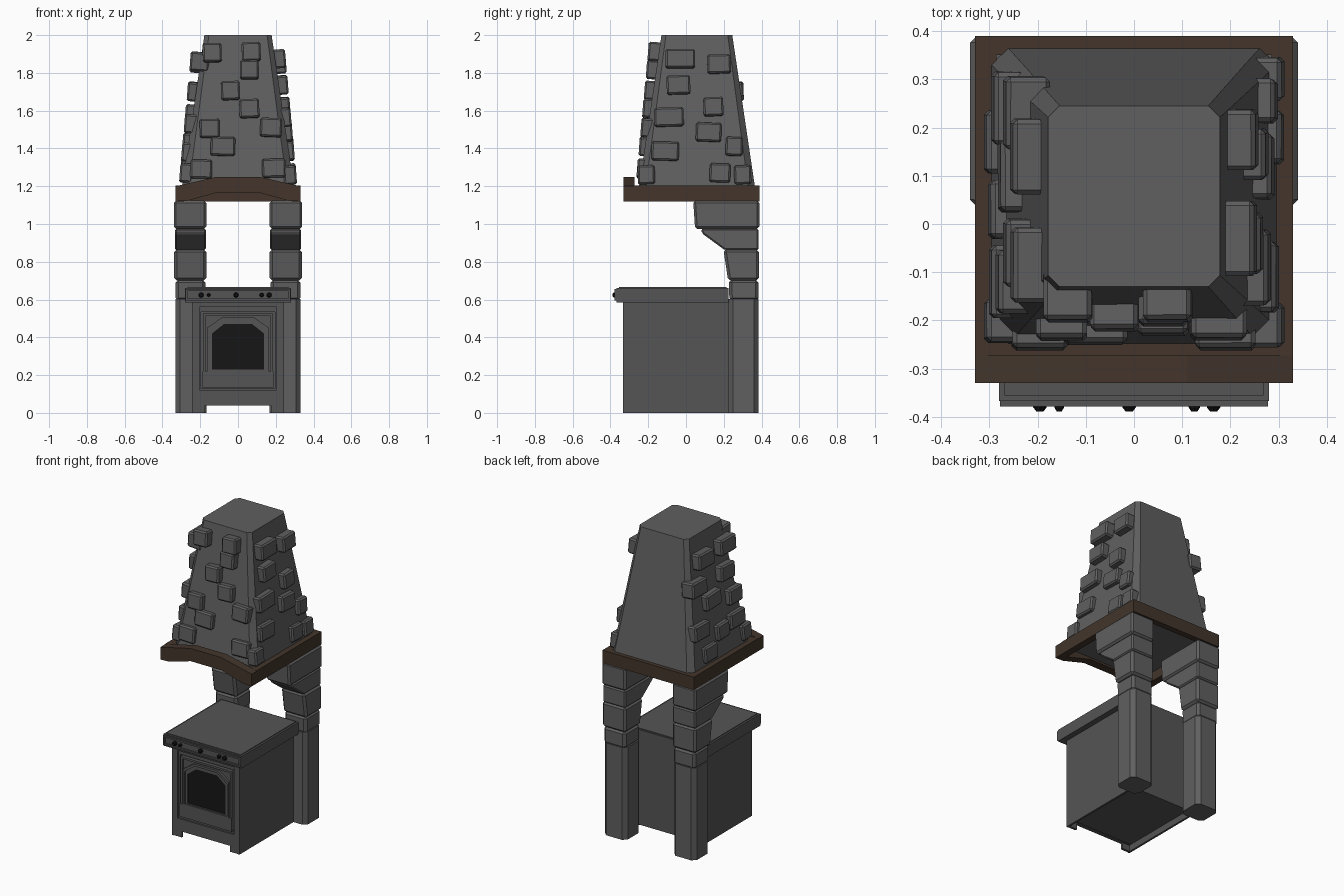
import bpy, bmesh, math, random
from mathutils import Matrix, Vector

if "Cube" in bpy.data.objects:
    bpy.data.objects.remove(bpy.data.objects["Cube"])

random.seed(4)


def material(name, rgb):
    m = bpy.data.materials.new(name)
    m.diffuse_color = (*rgb, 1)
    m.use_nodes = True
    m.node_tree.nodes["Principled BSDF"].inputs["Base Color"].default_value = m.diffuse_color
    return m


STONE = material("dark_grey", (0.115, 0.115, 0.115))
IRON = material("iron_grey", (0.09, 0.09, 0.09))
WOOD = material("dark_wood", (0.056, 0.036, 0.025))
GLASS = material("dark_glass", (0.008, 0.008, 0.008))


def finish(name, bm, mat=None, bevel=0):
    bmesh.ops.recalc_face_normals(bm, faces=bm.faces)
    if bevel:
        bmesh.ops.bevel(bm, geom=bm.edges[:], offset=bevel, segments=1, affect='EDGES')
    me = bpy.data.meshes.new(name)
    bm.to_mesh(me)
    bm.free()
    ob = bpy.data.objects.new(name, me)
    bpy.context.collection.objects.link(ob)
    me.materials.append(mat or STONE)
    return ob


def loft(name, rings, mat=None, bevel=0, closed=False):
    """Skin a list of point rings; cap the ends, or join last to first."""
    bm = bmesh.new()
    vs = [[bm.verts.new(p) for p in r] for r in rings]
    n = len(vs[0])
    pairs = list(zip(vs, vs[1:])) + ([(vs[-1], vs[0])] if closed else [])
    for a, b in pairs:
        for i in range(n):
            j = (i + 1) % n
            bm.faces.new((a[i], a[j], b[j], b[i]))
    if not closed:
        bm.faces.new(vs[0])
        bm.faces.new(vs[-1])
    return finish(name, bm, mat, bevel)


def prism_x(name, pts, x0, x1, mat=None, bevel=0):
    return loft(name, [[(x, y, z) for y, z in pts] for x in (x0, x1)], mat, bevel)


def prism_y(name, pts, y0, y1, mat=None, bevel=0):
    return loft(name, [[(x, y, z) for x, z in pts] for y in (y0, y1)], mat, bevel)


def rect(x0, x1, z0, z1):
    return [(x0, z0), (x1, z0), (x1, z1), (x0, z1)]


def box(name, x0, x1, y0, y1, z0, z1, mat=None, bevel=0):
    return prism_y(name, rect(x0, x1, z0, z1), y0, y1, mat, bevel)


def octagon(x0, x1, y0, y1, z, c):
    return [(x0 + c, y0, z), (x1 - c, y0, z), (x1, y0 + c, z), (x1, y1 - c, z),
            (x1 - c, y1, z), (x0 + c, y1, z), (x0, y1 - c, z), (x0, y0 + c, z)]


def frame(name, outer, inner, y0, y1):
    rings = [[(x, y, z) for x, z in pts] for pts, y in
             ((outer, y1), (outer, y0), (inner, y0), (inner, y1))]
    return loft(name, rings, IRON, closed=True)


# Stove body standing on its side panels
box("stove_body", -0.235, 0.235, -0.305, 0.225, 0.042, 0.585, IRON)
for s, side in ((-1, "left"), (1, "right")):
    box(side + "_stove_side", *sorted((s * 0.23, s * 0.243)), -0.333, 0.225, 0, 0.585, IRON)
    box(side + "_stove_foot", *sorted((s * 0.175, s * 0.23)), -0.33, -0.315, 0, 0.045, IRON)

# Stove front: surround, nested door mouldings, lower rail
frame("front_surround", rect(-0.23, 0.23, 0.04, 0.585), rect(-0.205, 0.205, 0.12, 0.56), -0.333, -0.305)
frame("door_moulding", rect(-0.205, 0.205, 0.12, 0.56), rect(-0.195, 0.195, 0.13, 0.535), -0.322, -0.305)
box("door_panel", -0.185, 0.185, -0.318, -0.305, 0.138, 0.525, IRON)
frame("door_edge", rect(-0.185, 0.185, 0.138, 0.525), rect(-0.172, 0.172, 0.15, 0.512), -0.328, -0.317)
box("door_lower_rail", -0.188, 0.188, -0.333, -0.317, 0.135, 0.22, IRON)


def arch(w, z0, shoulder, top, flat):
    return [(-w, z0), (w, z0), (w, shoulder), (flat, top), (-flat, top), (-w, shoulder)]


# Arched window
frame("window_outer_frame", arch(0.165, 0.22, 0.45, 0.505, 0.085),
      arch(0.152, 0.225, 0.437, 0.49, 0.08), -0.333, -0.317)
frame("window_inner_frame", arch(0.152, 0.225, 0.437, 0.49, 0.08),
      arch(0.138, 0.23, 0.42, 0.47, 0.075), -0.326, -0.317)
prism_y("window_glass", arch(0.138, 0.228, 0.42, 0.47, 0.075), -0.32, -0.315, GLASS)

# Stove top with control strip
box("stove_top", -0.28, 0.28, -0.367, 0.225, 0.585, 0.662, IRON)
box("cooking_plate", -0.268, 0.268, -0.355, 0.215, 0.655, 0.667, IRON)
frame("control_strip_border", rect(-0.278, 0.278, 0.596, 0.656), rect(-0.268, 0.268, 0.606, 0.646), -0.378, -0.36)
for x, r in ((-0.195, 0.014), (-0.155, 0.01), (-0.01, 0.014), (0.125, 0.012), (0.165, 0.014)):
    rings = [[(x + q * math.cos(a * math.pi / 4), y, 0.624 + q * math.sin(a * math.pi / 4))
              for a in range(8)] for q, y in ((r, -0.36), (r, -0.38), (r * 0.5, -0.389))]
    loft("control_knob", rings, GLASS)

# Stone pillars with stepped corbels (profiles in y, z)
BLOCKS = [
    ("pillar_cap", [(0.23, 0.592), (0.384, 0.592), (0.384, 0.706), (0.226, 0.706)], 0.172, 0.33, 0.016),
    ("corbel_low", [(0.223, 0.7), (0.386, 0.7), (0.386, 0.866), (0.198, 0.866)], 0.168, 0.338, 0.014),
    ("corbel_middle", [(0.205, 0.862), (0.384, 0.862), (0.384, 0.975), (0.08, 0.975), (0.085, 0.95)], 0.17, 0.334, 0.008),
    ("corbel_top", [(0.048, 0.974), (0.388, 0.974), (0.388, 1.124), (0.038, 1.124)], 0.168, 0.34, 0.012),
]
for s, side in ((-1, "left"), (1, "right")):
    xs = sorted((s * 0.168, s * 0.332))
    loft(side + "_pillar_shaft", [octagon(*xs, 0.225, 0.385, z, 0.025) for z in (0, 0.602)])
    for nm, pts, x0, x1, bev in BLOCKS:
        prism_x(side + "_" + nm, pts, s * x0, s * x1, bevel=bev)

# Wooden mantel frame with arched front beam
prism_y("mantel_front", [(-0.33, 1.12), (-0.27, 1.122), (-0.11, 1.167), (0.11, 1.167), (0.27, 1.122),
                         (0.33, 1.12), (0.33, 1.2), (0.11, 1.25), (-0.11, 1.25), (-0.33, 1.2)], -0.33, -0.273, WOOD)
for s, side in ((-1, "left"), (1, "right")):
    box(side + "_mantel_side", *sorted((s * 0.285, s * 0.33)), -0.275, 0.39, 1.12, 1.203, WOOD)
box("mantel_back", -0.29, 0.29, 0.35, 0.39, 1.12, 1.203, WOOD)
box("mantel_ledge", -0.29, 0.29, -0.275, -0.235, 1.185, 1.203, WOOD)


# Tapered chimney hood with chamfered corners
def hood_at(z):
    t = (z - 1.19) / 0.81
    return 0.297 - 0.119 * t, -0.25 + 0.12 * t, 0.366 - 0.121 * t   # half width, front, back


def hood_ring(z, c):
    w, f, b = hood_at(z)
    return octagon(-w, w, f, b, z, c)


loft("chimney_hood", [hood_ring(1.19, 0.035), hood_ring(1.45, 0.032), hood_ring(2.0, 0.024)])
# Closing shelf between mantel and hood
box("hood_base", -0.29, 0.29, -0.28, 0.355, 1.18, 1.195)


# Protruding stones: (position along wall, height, width)
FRONT = [(-.137, 1.905, .1), (.07, 1.91, .1), (.06, 1.815, .1), (-.04, 1.705, .1), (.06, 1.61, .105),
         (-.15, 1.505, .105), (.175, 1.51, .115), (-.08, 1.41, .13), (-.195, 1.29, .115), (.19, 1.295, .125)]
RIGHT = [(-.03, 1.873, .155), (.175, 1.845, .125), (-.04, 1.735, .125), (.145, 1.62, .105), (-.09, 1.565, .155),
         (.12, 1.485, .135), (.255, 1.41, .09), (-.11, 1.385, .145), (.18, 1.27, .11), (.3, 1.26, .09),
         (-.21, 1.26, .09)]
LEFT = [(-.085, 1.86, .155), (.14, 1.85, .155), (.23, 1.7, .15), (-.06, 1.7, .14), (.1, 1.58, .15),
        (-.12, 1.53, .13), (.24, 1.43, .15), (-.12, 1.38, .15), (.03, 1.36, .12), (.17, 1.27, .13), (-.2, 1.27, .09)]
TILT = math.atan(0.12 / 0.81)


def stone(wall, u, z, width):
    w, f, _ = hood_at(z)
    out = 0.022 + 0.035 * (z - 1.25) / 0.65
    size = Vector((width, out + 0.045, 0.1))
    pos, turn = {"front": ((u, f, z), 0), "right": ((w, u, z), 90), "left": ((-w, u, z), -90)}[wall]
    # local -y points away from the wall
    mat = (Matrix.Translation(pos) @ Matrix.Rotation(math.radians(turn), 4, 'Z')
           @ Matrix.Rotation(-TILT * 0.5, 4, 'X')
           @ Matrix.Rotation(random.uniform(-0.05, 0.05), 4, 'Y')
           @ Matrix.Translation((0, (0.045 - out) / 2, 0)) @ Matrix.Diagonal((*size, 1)))
    bm = bmesh.new()
    bmesh.ops.create_cube(bm, size=1, matrix=mat)
    finish(wall + "_hood_stone", bm, bevel=0.009)


for wall, rows in (("front", FRONT), ("right", RIGHT), ("left", LEFT)):
    for u, z, width in rows:
        stone(wall, u, z, width)
